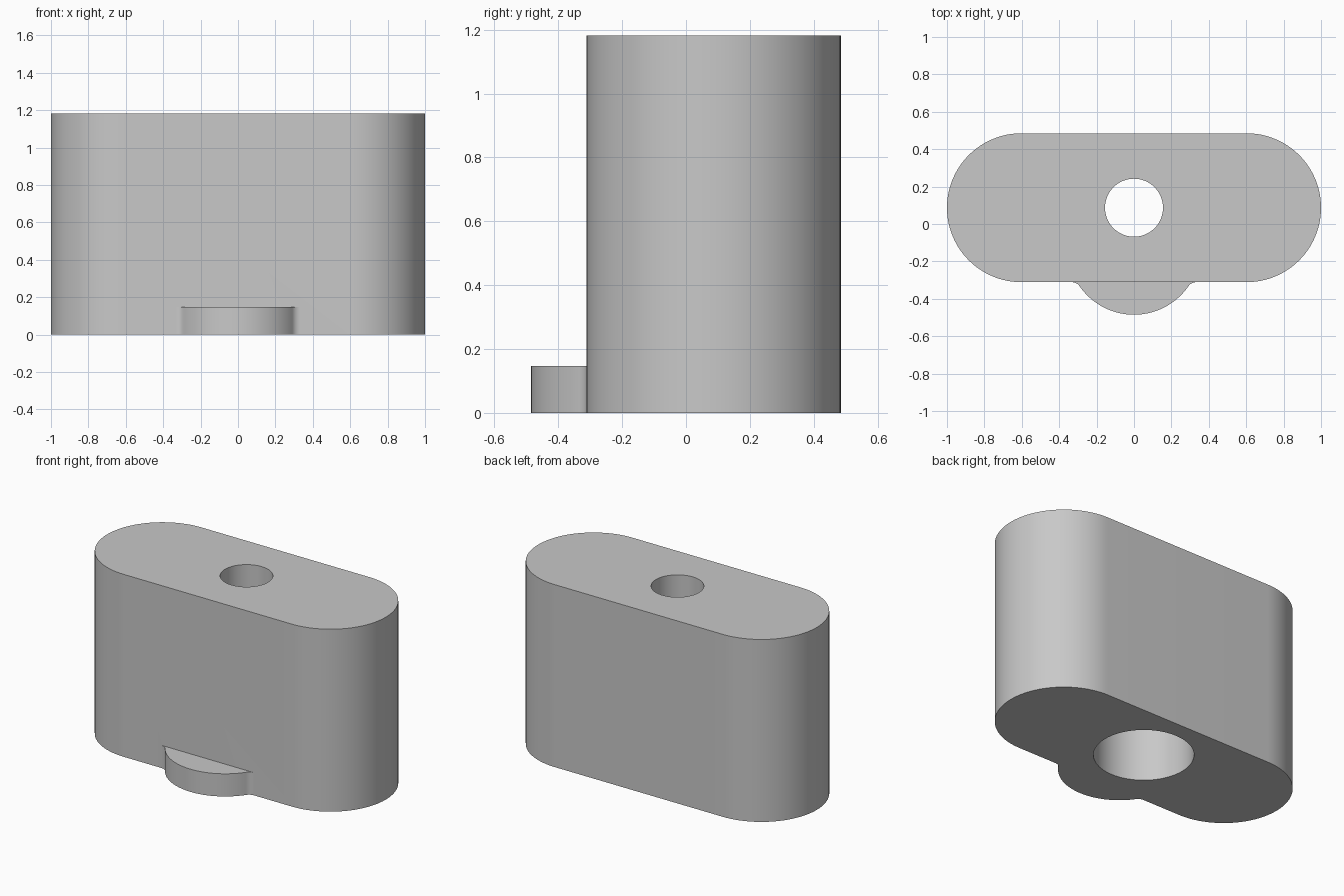
import bpy
import bmesh
from math import atan2, cos, pi, sin, sqrt

cube = bpy.data.objects.get("Cube")
if cube:
    bpy.data.objects.remove(cube, do_unlink=True)

GREY = (0.58, 0.58, 0.58, 1)
grey = bpy.data.materials.new("plain grey")
grey.use_nodes = True
grey.diffuse_color = GREY
grey.node_tree.nodes["Principled BSDF"].inputs["Base Color"].default_value = GREY

HEIGHT, MID_Y, RADIUS = 1.182, 0.087, 0.398
FRONT_Y = MID_Y - RADIUS


def arc(cx, cy, r, start, end, steps):
    """Points along a circular arc."""
    angles = [start + (end - start) * i / steps for i in range(steps + 1)]
    return [(cx + r * cos(a), cy + r * sin(a)) for a in angles]


def prism(name, outline, z0, z1):
    """Extrude a counter-clockwise outline between two heights."""
    bm = bmesh.new()
    face = bm.faces.new([bm.verts.new((x, y, z0)) for x, y in outline])
    top = bmesh.ops.extrude_face_region(bm, geom=[face], use_keep_orig=True)["geom"]
    moved = [v for v in top if isinstance(v, bmesh.types.BMVert)]
    bmesh.ops.translate(bm, verts=moved, vec=(0, 0, z1 - z0))
    bmesh.ops.recalc_face_normals(bm, faces=bm.faces)
    mesh = bpy.data.meshes.new(name)
    bm.to_mesh(mesh)
    bm.free()
    mesh.materials.append(grey)
    obj = bpy.data.objects.new(name, mesh)
    bpy.context.collection.objects.link(obj)
    return obj


def combine(target, tool, operation):
    """Apply a boolean and discard the tool."""
    tool.hide_render = True
    bpy.context.view_layer.objects.active = target
    mod = target.modifiers.new(tool.name, "BOOLEAN")
    mod.operation, mod.object, mod.solver = operation, tool, "EXACT"
    bpy.ops.object.modifier_apply(modifier=mod.name)
    bpy.data.objects.remove(tool, do_unlink=True)


# Round-ended block
end_x = 1 - RADIUS
block = prism("block", arc(end_x, MID_Y, RADIUS, -pi / 2, pi / 2, 48)
              + arc(-end_x, MID_Y, RADIUS, pi / 2, 3 * pi / 2, 48), 0, HEIGHT)

# Curved front tab, blended into the block by small fillets
TAB_R, FILLET = 0.354, 0.05
tab_y = TAB_R - 0.485
fillet_y = FRONT_Y - FILLET
fillet_x = sqrt((TAB_R + FILLET) ** 2 - (fillet_y - tab_y) ** 2)
join = atan2(fillet_y - tab_y, fillet_x)
right_half = (arc(0, tab_y, TAB_R, -pi / 2, join, 24)
              + arc(fillet_x, fillet_y, FILLET, join + pi, pi / 2, 10)[1:]
              + [(fillet_x, FRONT_Y + 0.05)])
left_half = [(-x, y) for x, y in reversed(right_half[1:])]
combine(block, prism("tab", right_half + left_half, 0, 0.147), "UNION")

# Screw hole with a wide bore from below
for name, r, z0, z1 in (("screw_hole", 0.155, -0.1, HEIGHT + 0.1),
                        ("wide_bore", 0.29, -0.2, 0.88)):
    circle = arc(0, MID_Y, r, 0, 2 * pi, 80)[:-1]
    combine(block, prism(name, circle, z0, z1), "DIFFERENCE")

# Smooth curved walls, sharp rims
bpy.ops.object.select_all(action="DESELECT")
block.select_set(True)
bpy.context.view_layer.objects.active = block
bpy.ops.object.shade_smooth_by_angle(angle=pi / 6)
